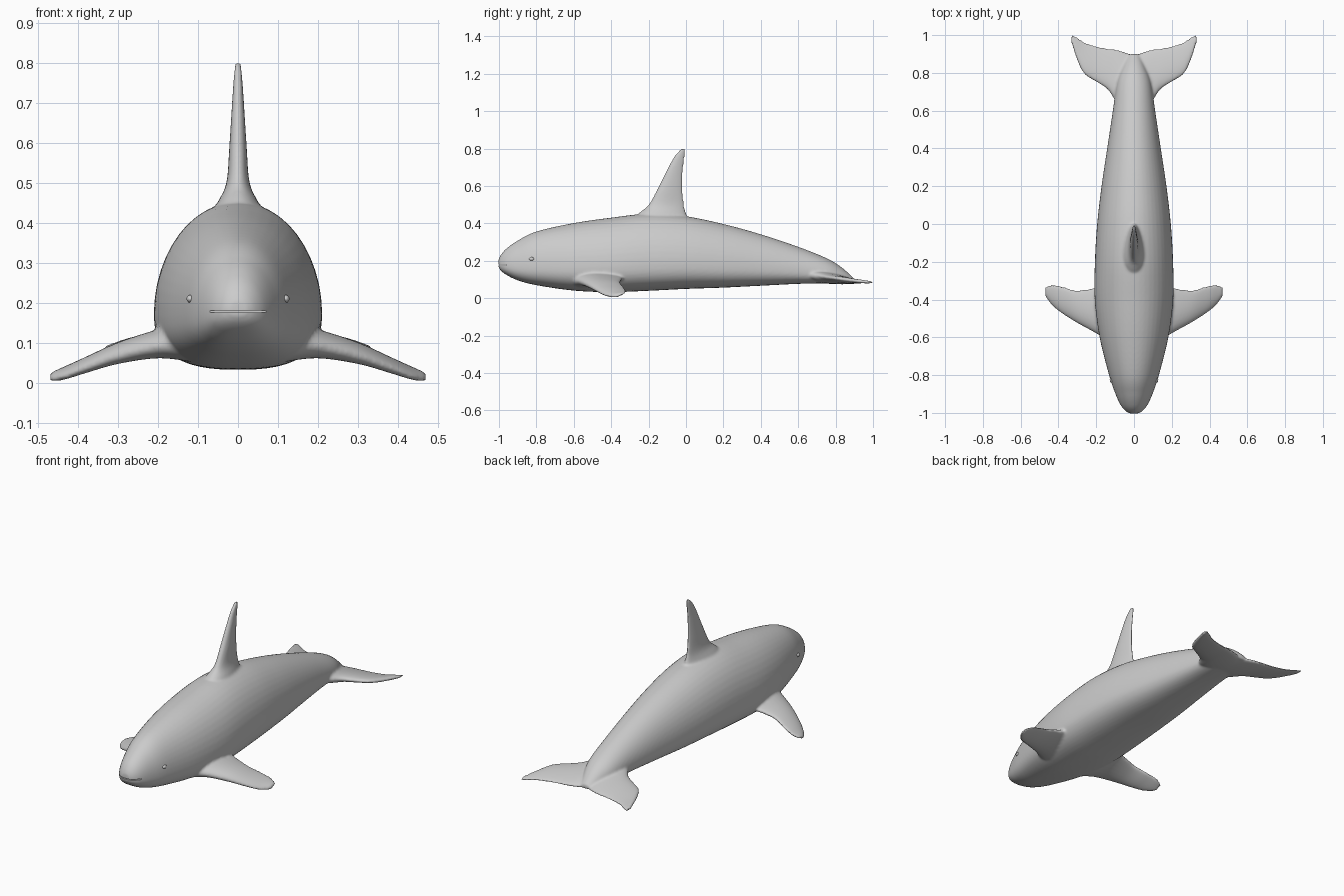
import bpy, bmesh
from math import sin, cos, pi, copysign
from mathutils import Vector

if "Cube" in bpy.data.objects:
    bpy.data.objects.remove(bpy.data.objects["Cube"])


def resample(rows, steps=6):
    """Catmull-Rom interpolation of a list of number tuples."""
    out = []
    for i in range(len(rows) - 1):
        a, b = rows[max(i - 1, 0)], rows[i]
        c, d = rows[i + 1], rows[min(i + 2, len(rows) - 1)]
        for k in range(steps):
            t = k / steps
            out.append(tuple(
                0.5 * (2 * q + (r - p) * t + (2 * p - 5 * q + 4 * r - s) * t * t
                       + (3 * q - p - 3 * r + s) * t ** 3)
                for p, q, r, s in zip(a, b, c, d)))
    out.append(rows[-1])
    return out


def loft(name, rings, mirror=False):
    """Skin closed rings, cap both ends, optionally add the mirrored twin."""
    bm = bmesh.new()
    for side in ((1, -1) if mirror else (1,)):
        loops = [[bm.verts.new((p[0] * side, p[1], p[2])) for p in r] for r in rings]
        n = len(loops[0])
        for a, b in zip(loops, loops[1:]):
            for i in range(n):
                bm.faces.new((a[i], a[(i + 1) % n], b[(i + 1) % n], b[i]))
        bm.faces.new(loops[0])
        bm.faces.new(loops[-1])
    bmesh.ops.recalc_face_normals(bm, faces=bm.faces)
    mesh = bpy.data.meshes.new(name)
    bm.to_mesh(mesh)
    bm.free()
    obj = bpy.data.objects.new(name, mesh)
    bpy.context.collection.objects.link(obj)
    return obj


def blade(name, rows, axis, mirror=False, n=24):
    """Fin from stations: leading point, trailing point, half thickness."""
    rings = []
    for s in resample(rows):
        lead, trail, t = Vector(s[:3]), Vector(s[3:6]), s[6]
        mid, half = (lead + trail) / 2, (lead - trail) / 2
        rings.append([mid + half * cos(a) + Vector(axis) * t * sin(a) * (1 + 0.3 * cos(a))
                      for a in (2 * pi * i / n for i in range(n))])
    return loft(name, rings, mirror)


# Body: y, half width, bottom z, top z
body_rows = [
    (-1.003, 0.022, 0.168, 0.205), (-0.99, 0.045, 0.148, 0.232),
    (-0.96, 0.07, 0.125, 0.266), (-0.9, 0.098, 0.096, 0.308),
    (-0.8, 0.132, 0.07, 0.357), (-0.6, 0.182, 0.041, 0.402),
    (-0.4, 0.208, 0.033, 0.431), (-0.2, 0.207, 0.04, 0.452),
    (0.0, 0.195, 0.05, 0.438), (0.2, 0.172, 0.057, 0.397),
    (0.4, 0.142, 0.067, 0.342), (0.6, 0.112, 0.077, 0.275),
    (0.75, 0.09, 0.08, 0.215), (0.83, 0.06, 0.08, 0.167), (0.9, 0.025, 0.08, 0.105)]
rings = []
for y, w, lo, hi in resample(body_rows):
    zc = lo + (hi - lo) * 0.34
    ring = []
    for i in range(48):
        a = 2 * pi * i / 48
        c, s = cos(a), sin(a)
        e = 1.0 if s > 0 else 0.78          # fuller, flatter belly
        ring.append((w * copysign(abs(c) ** e, c), y,
                     zc + ((hi - zc) if s > 0 else (zc - lo)) * copysign(abs(s) ** e, s)))
    rings.append(ring)
body = loft("whale_body", rings)

# Tall back fin with flared root
dorsal = blade("dorsal_fin", [
    (0, -0.30, 0.40, 0, 0.03, 0.40, 0.075), (0, -0.255, 0.452, 0, 0.004, 0.445, 0.05),
    (0, -0.20, 0.50, 0, -0.010, 0.50, 0.028), (0, -0.15, 0.59, 0, -0.018, 0.59, 0.021),
    (0, -0.10, 0.69, 0, -0.015, 0.69, 0.015), (0, -0.065, 0.755, 0, -0.007, 0.755, 0.011),
    (0, -0.038, 0.788, 0, -0.004, 0.788, 0.008), (0, -0.025, 0.799, 0, -0.006, 0.80, 0.007)],
    (1, 0, 0))

# Side flippers
flippers = blade("flippers", [
    (0.12, -0.63, 0.095, 0.12, -0.31, 0.11, 0.045),
    (0.20, -0.58, 0.092, 0.20, -0.335, 0.107, 0.034),
    (0.30, -0.525, 0.068, 0.30, -0.35, 0.085, 0.025),
    (0.38, -0.475, 0.038, 0.38, -0.33, 0.056, 0.018),
    (0.435, -0.43, 0.016, 0.435, -0.32, 0.036, 0.013),
    (0.469, -0.385, 0.009, 0.469, -0.335, 0.022, 0.009)], (0, 0, 1), True)

# Tail flukes
flukes = blade("tail_flukes", [
    (-0.005, 0.60, 0.14, -0.005, 0.888, 0.088, 0.035),
    (0.05, 0.61, 0.135, 0.05, 0.912, 0.086, 0.032),
    (0.10, 0.655, 0.125, 0.10, 0.925, 0.085, 0.026),
    (0.14, 0.712, 0.118, 0.14, 0.93, 0.085, 0.021),
    (0.20, 0.752, 0.112, 0.20, 0.942, 0.084, 0.017),
    (0.26, 0.79, 0.108, 0.26, 0.962, 0.084, 0.013),
    (0.295, 0.85, 0.10, 0.295, 0.985, 0.084, 0.010),
    (0.333, 0.965, 0.087, 0.333, 1.005, 0.084, 0.008)], (0, 0, 1), True)

# Fuse the parts into one skin with soft joints
bpy.ops.object.select_all(action='DESELECT')
for o in (body, dorsal, flippers, flukes):
    o.select_set(True)
bpy.context.view_layer.objects.active = body
bpy.ops.object.join()
remesh = body.modifiers.new("fuse", 'REMESH')
remesh.mode = 'VOXEL'
remesh.voxel_size = 0.007
soften = body.modifiers.new("soften", 'SMOOTH')
soften.factor = 0.5
soften.iterations = 6

# Mouth slit
bpy.ops.mesh.primitive_cube_add(size=1, location=(0, -0.99, 0.178))
mouth = bpy.context.object
mouth.name = "mouth_cutter"
mouth.scale = (0.3, 0.06, 0.005)
mouth.hide_render = True
mouth.hide_set(True)
cut = body.modifiers.new("mouth", 'BOOLEAN')
cut.operation = 'DIFFERENCE'
cut.solver = 'EXACT'
cut.object = mouth

bpy.ops.object.select_all(action='DESELECT')
body.select_set(True)
bpy.context.view_layer.objects.active = body
for m in list(body.modifiers):
    bpy.ops.object.modifier_apply(modifier=m.name)
bpy.ops.object.shade_smooth_by_angle(angle=0.9)

# Eyes
for side, label in ((1, "left"), (-1, "right")):
    bpy.ops.mesh.primitive_uv_sphere_add(segments=16, ring_count=10, radius=0.012,
                                         location=(side * 0.119, -0.825, 0.21))
    eye = bpy.context.object
    eye.name = label + "_eye"
    eye.scale = (0.8, 1.2, 0.8)
    bpy.ops.object.shade_smooth()
